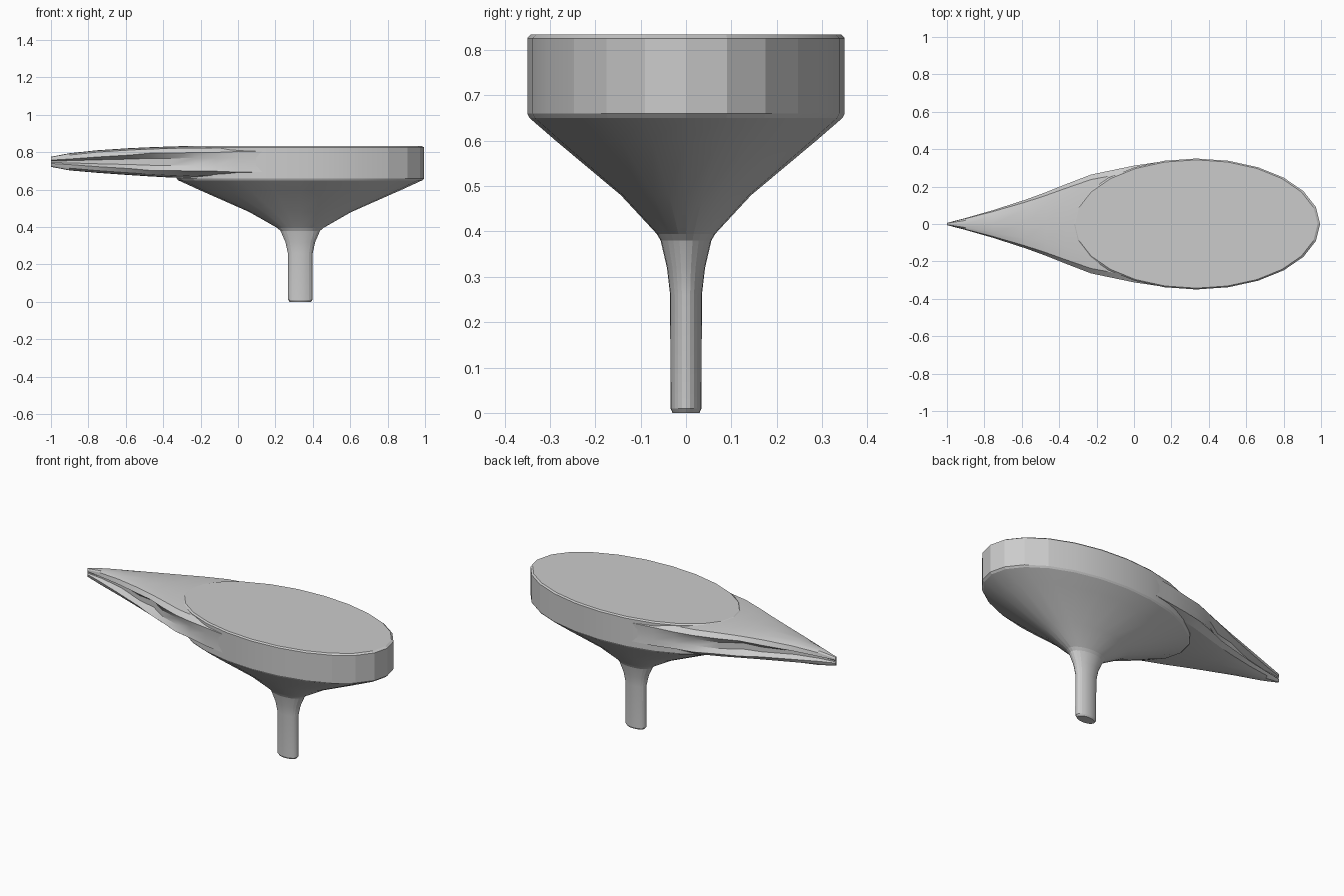
import bpy, bmesh, math

cube = bpy.data.objects.get("Cube")
if cube:
    bpy.data.objects.remove(cube, do_unlink=True)

grey = bpy.data.materials.new("plain_grey")
grey.use_nodes = True
colour = (0.6, 0.6, 0.6, 1)
grey.diffuse_color = colour
grey.node_tree.nodes["Principled BSDF"].inputs["Base Color"].default_value = colour


def loft(name, rings, angle):
    """Skin a list of closed rings and cap both ends."""
    bm = bmesh.new()
    loops = [[bm.verts.new(p) for p in ring] for ring in rings]
    for a, b in zip(loops, loops[1:]):
        for i in range(len(a)):
            j = (i + 1) % len(a)
            bm.faces.new((a[i], a[j], b[j], b[i]))
    bm.faces.new(loops[0])
    bm.faces.new(loops[-1])
    bmesh.ops.recalc_face_normals(bm, faces=bm.faces)
    mesh = bpy.data.meshes.new(name)
    bm.to_mesh(mesh)
    bm.free()
    obj = bpy.data.objects.new(name, mesh)
    bpy.context.collection.objects.link(obj)
    mesh.materials.append(grey)
    bpy.ops.object.select_all(action='DESELECT')
    obj.select_set(True)
    bpy.context.view_layer.objects.active = obj
    bpy.ops.object.shade_smooth_by_angle(angle=math.radians(angle))
    return obj


# Oval head, funnel and stem: one ellipse scaled along a profile (z, scale)
profile = [(0, 0.085), (0.01, 0.098), (0.26, 0.1), (0.32, 0.12), (0.38, 0.16),
           (0.395, 0.185), (0.48, 0.41), (0.6, 0.82), (0.65, 0.985),
           (0.66, 1), (0.826, 1), (0.834, 0.98)]
SIDES = 24


def ellipse(z, s):
    turns = [math.tau * i / SIDES for i in range(SIDES)]
    return [(0.333 + 0.662 * s * math.cos(t), 0.35 * s * math.sin(t), z) for t in turns]


loft("oval_head_and_stem", [ellipse(z, s) for z, s in profile], 12)

# Pointed beak: sections (x, half width, top, bottom, lip gap, groove depth)
sections = [(-1, 0.006, 0.776, 0.722, 0.009, 0.004),
            (-0.9, 0.032, 0.795, 0.703, 0.015, 0.022),
            (-0.75, 0.075, 0.811, 0.69, 0.026, 0.035),
            (-0.58, 0.13, 0.822, 0.678, 0.036, 0.022),
            (-0.47, 0.17, 0.827, 0.671, 0.046, 0.04),
            (-0.36, 0.214, 0.831, 0.665, 0.046, 0.012),
            (-0.23, 0.264, 0.833, 0.66, 0.05, 0.022),
            (-0.12, 0.287, 0.833, 0.665, 0.05, 0.004),
            (0, 0.312, 0.833, 0.672, 0.055, 0.003),
            (0.15, 0.334, 0.833, 0.68, 0.055, 0.002)]


def beak_ring(x, w, top, bottom, gap, depth):
    mid = 0.749
    half = [(w * 0.6, top - 0.002), (w * 0.9, top - 0.01), (w, mid + gap),
            (w - depth, mid + gap * 0.4), (w - depth, mid - gap * 0.4),
            (w, mid - gap), (w * 0.85, bottom + 0.012), (w * 0.5, bottom + 0.002)]
    right = [(x, y, z) for y, z in half]
    left = [(x, -y, z) for y, z in reversed(half)]
    return [(x, 0, top)] + right + [(x, 0, bottom)] + left


loft("pointed_beak", [beak_ring(*s) for s in sections], 25)
